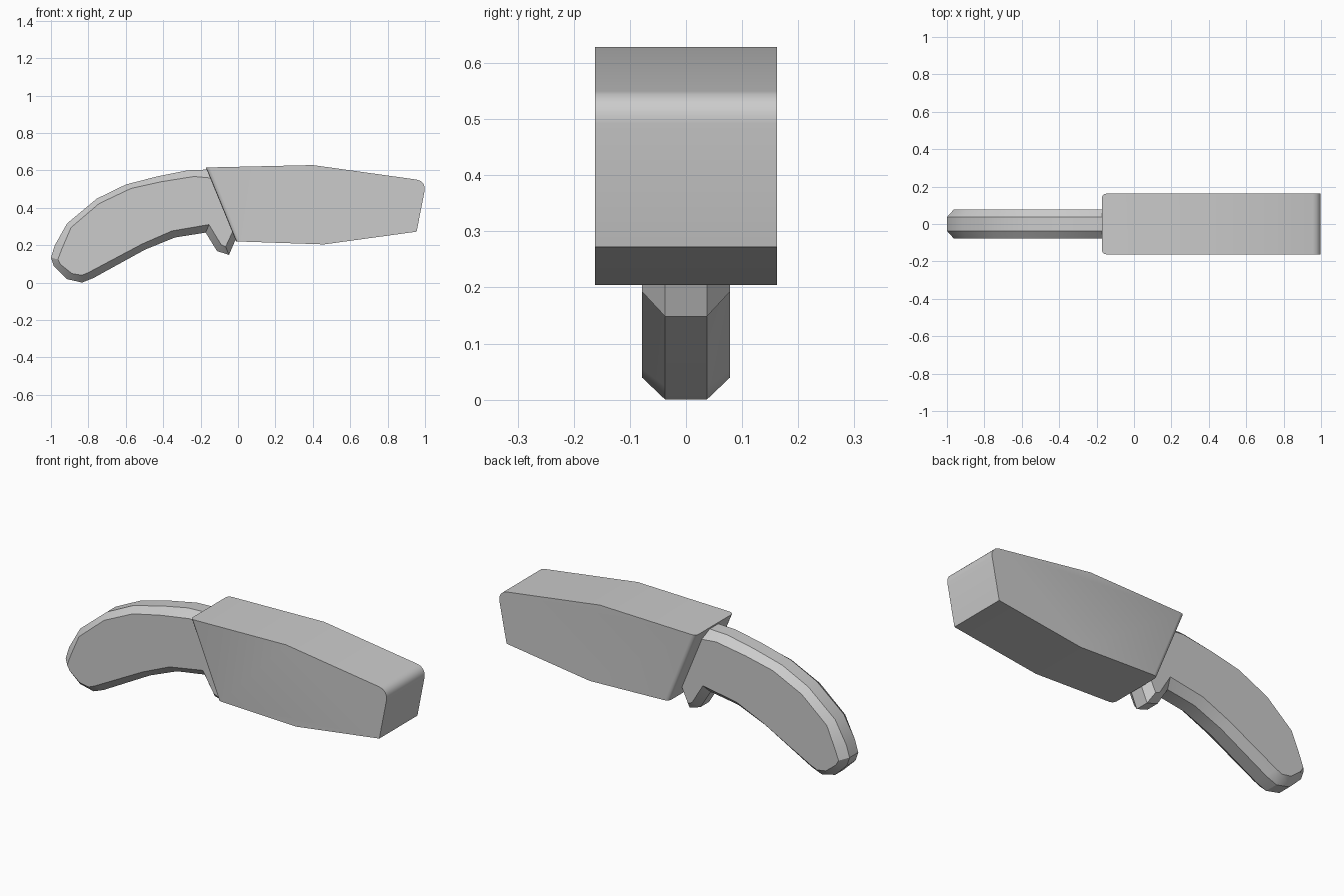
import bpy, bmesh
from math import radians

if "Cube" in bpy.data.objects:
    bpy.data.objects.remove(bpy.data.objects["Cube"])


def loft(name, rings):
    """Solid through matching XZ outlines; rings = [(y, outline), ...]."""
    bm = bmesh.new()
    loops = [[bm.verts.new((x, y, z)) for x, z in pts] for y, pts in rings]
    n = len(loops[0])
    for a, b in zip(loops, loops[1:]):
        for i in range(n):
            j = (i + 1) % n
            bm.faces.new((a[i], a[j], b[j], b[i]))
    bm.faces.new(loops[0])
    bm.faces.new(loops[-1][::-1])
    bmesh.ops.recalc_face_normals(bm, faces=bm.faces)
    return name, bm, loops


def finish(name, bm):
    bmesh.ops.recalc_face_normals(bm, faces=bm.faces)
    mesh = bpy.data.meshes.new(name)
    bm.to_mesh(mesh)
    bm.free()
    ob = bpy.data.objects.new(name, mesh)
    bpy.context.collection.objects.link(ob)
    bpy.ops.object.select_all(action='DESELECT')
    bpy.context.view_layer.objects.active = ob
    ob.select_set(True)
    bpy.ops.object.shade_smooth_by_angle(angle=radians(30))
    return ob


# Head block: extruded profile with a rounded nose and softened rear edges
head = [(-0.172, 0.615), (0.40, 0.628), (1.008, 0.543),
        (0.955, 0.272), (0.46, 0.204), (-0.01, 0.22)]
name, bm, loops = loft("head_block", [(-0.162, head), (0.162, head)])
nose = bm.edges.get((loops[0][2], loops[1][2]))
rear = [bm.edges.get((l[0], l[5])) for l in loops]
bmesh.ops.bevel(bm, geom=rear, offset=0.022, segments=3, profile=0.5,
                affect='EDGES', clamp_overlap=True)
bmesh.ops.bevel(bm, geom=[nose], offset=0.052, segments=4, profile=0.5,
                affect='EDGES', clamp_overlap=True)
finish(name, bm)

# Curved grip with chamfered rim and a small finger hook below the head
outer = [(-0.163, 0.604), (-0.27, 0.60), (-0.43, 0.568), (-0.60, 0.524),
         (-0.754, 0.449), (-0.914, 0.316), (-0.98, 0.198), (-1.0, 0.134),
         (-0.984, 0.086), (-0.914, 0.018), (-0.834, 0.0), (-0.775, 0.023),
         (-0.497, 0.176), (-0.337, 0.241), (-0.173, 0.267), (-0.112, 0.168),
         (-0.048, 0.148), (-0.012, 0.232)]
inner = [(-0.147, 0.559), (-0.235, 0.567), (-0.41, 0.539), (-0.572, 0.503),
         (-0.743, 0.422), (-0.893, 0.294), (-0.943, 0.177), (-0.963, 0.123),
         (-0.948, 0.096), (-0.888, 0.048), (-0.834, 0.039), (-0.797, 0.055),
         (-0.513, 0.206), (-0.353, 0.276), (-0.155, 0.31), (-0.09, 0.202),
         (-0.066, 0.192), (-0.029, 0.272)]
name, bm, loops = loft("grip", [(-0.078, inner), (-0.037, outer),
                                (0.037, outer), (0.078, inner)])
finish(name, bm)
